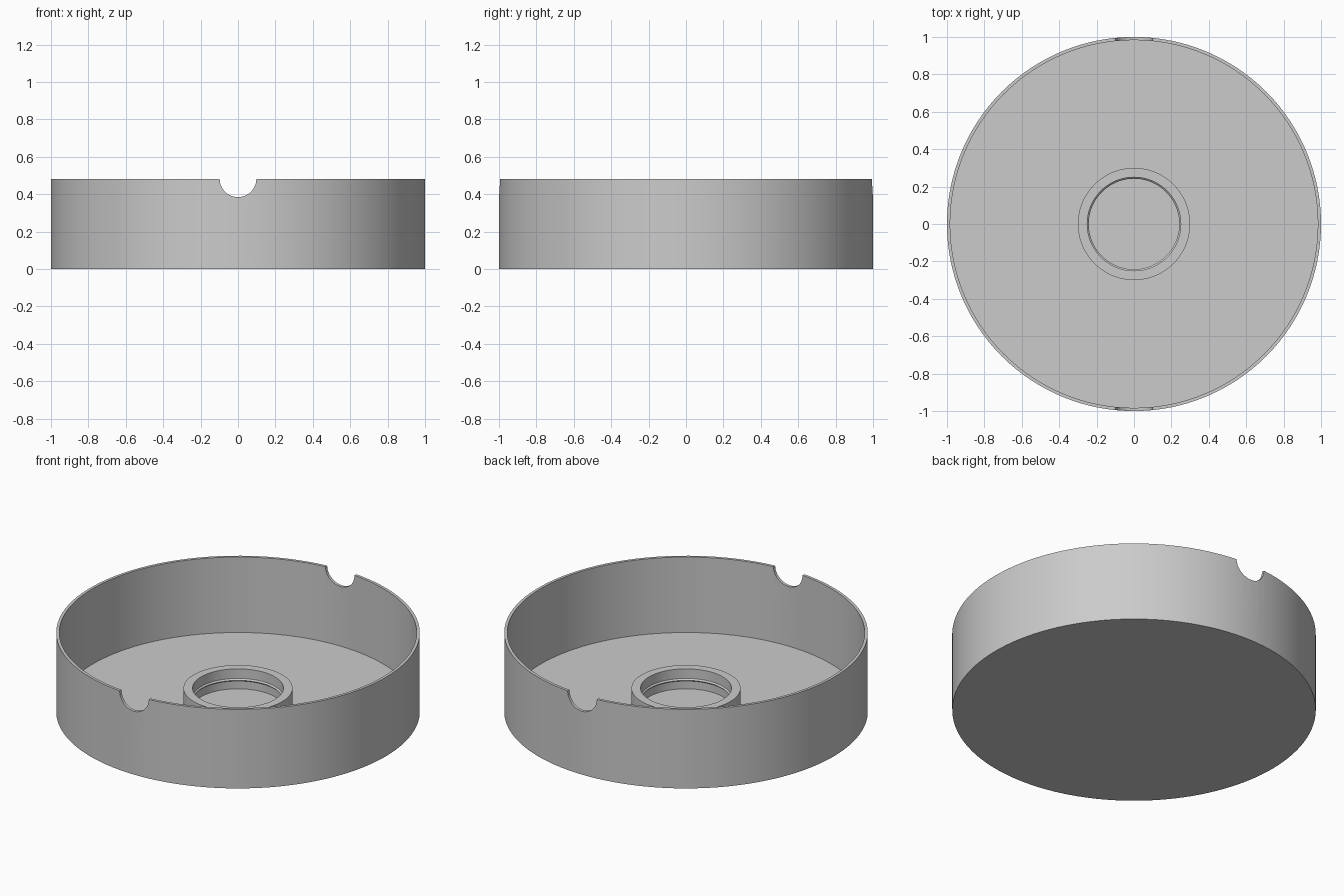
import bpy
import bmesh
from math import pi, radians
from mathutils import Matrix

if "Cube" in bpy.data.objects:
    bpy.data.objects.remove(bpy.data.objects["Cube"])

HEIGHT, WALL, FLOOR = 0.48, 0.017, 0.022
SEGMENTS = 128

grey = bpy.data.materials.new("light grey")
grey.use_nodes = True
grey.diffuse_color = (0.6, 0.6, 0.6, 1)
grey.node_tree.nodes["Principled BSDF"].inputs["Base Color"].default_value = grey.diffuse_color


def make_object(name, bm):
    bmesh.ops.recalc_face_normals(bm, faces=bm.faces)
    mesh = bpy.data.meshes.new(name)
    bm.to_mesh(mesh)
    bm.free()
    mesh.materials.append(grey)
    obj = bpy.data.objects.new(name, mesh)
    bpy.context.collection.objects.link(obj)
    return obj


def lathe(name, profile):
    """Spin an (r, z) profile around the z axis."""
    bm = bmesh.new()
    verts = [bm.verts.new((r, 0, z)) for r, z in profile]
    edges = [bm.edges.new(pair) for pair in zip(verts, verts[1:])]
    bmesh.ops.spin(bm, geom=verts + edges, cent=(0, 0, 0), axis=(0, 0, 1),
                   angle=2 * pi, steps=SEGMENTS)
    bmesh.ops.remove_doubles(bm, verts=bm.verts, dist=1e-4)
    return make_object(name, bm)


def shade(obj):
    bpy.ops.object.select_all(action="DESELECT")
    obj.select_set(True)
    bpy.context.view_layer.objects.active = obj
    bpy.ops.object.shade_smooth_by_angle(angle=radians(30))


# Shallow round tray, with a boss in the middle holding a snap ridge
HOLE = 0.25
tray = lathe("tray", [
    (0, 0), (1, 0), (1, HEIGHT), (1 - WALL, HEIGHT), (1 - WALL, FLOOR),
    (0.3, FLOOR), (0.3, 0.143), (HOLE, 0.143), (HOLE, 0.085),
    (HOLE - 0.008, 0.077), (HOLE, 0.069), (HOLE, FLOOR), (0, FLOOR)])

# Half-round notches through the rim at front and back
bm = bmesh.new()
bmesh.ops.create_cone(bm, cap_ends=True, segments=48, radius1=0.098,
                      radius2=0.098, depth=2.4,
                      matrix=Matrix.Translation((0, 0, HEIGHT + 0.002))
                      @ Matrix.Rotation(pi / 2, 4, "X"))
cutter = make_object("notch_cutter", bm)
cutter.hide_render = True
cutter.hide_set(True)

notches = tray.modifiers.new("rim notches", "BOOLEAN")
notches.operation = "DIFFERENCE"
notches.solver = "EXACT"
notches.object = cutter
bpy.context.view_layer.objects.active = tray
bpy.ops.object.modifier_apply(modifier=notches.name)
bpy.data.objects.remove(cutter)
shade(tray)
